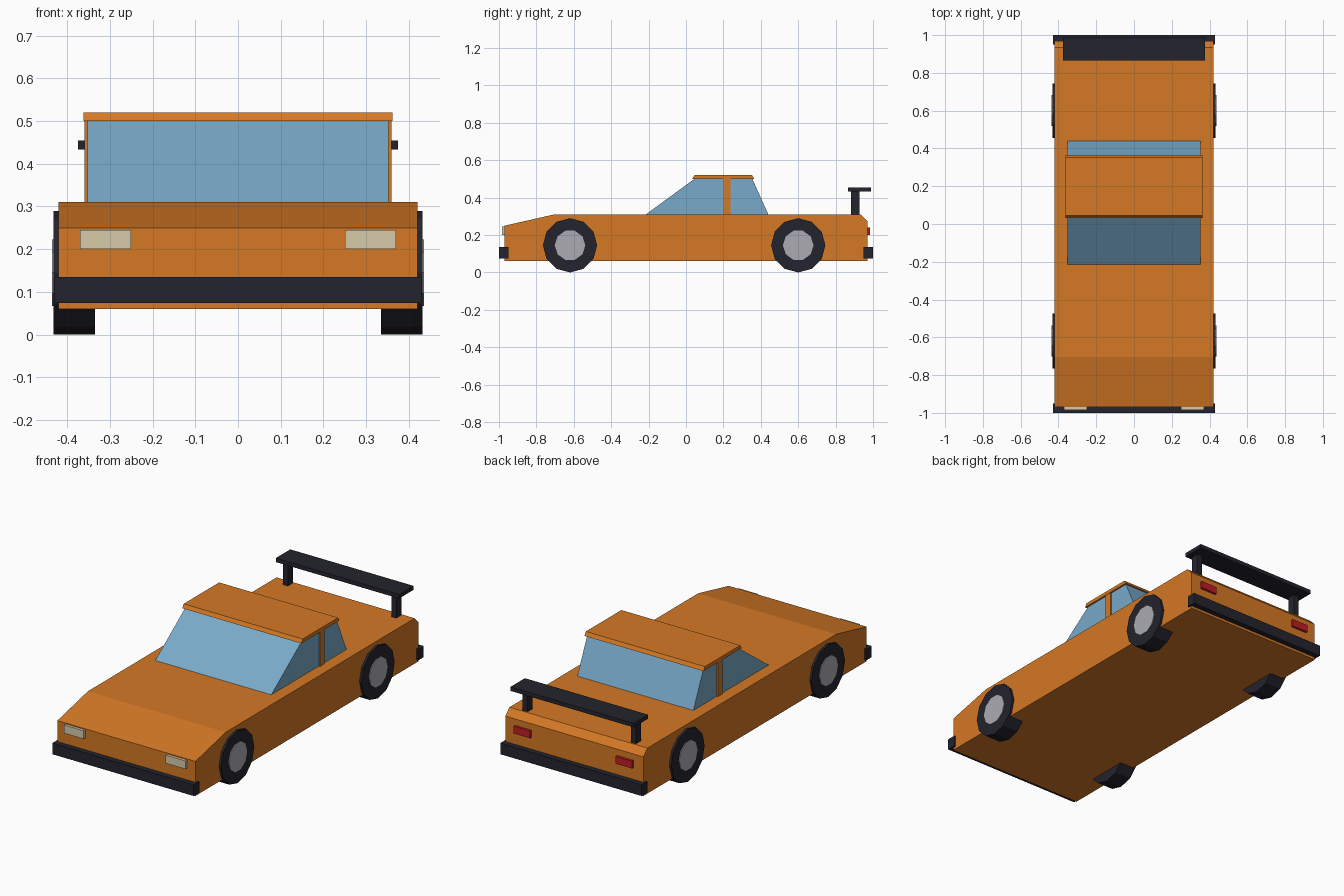
import bpy, bmesh, math
from mathutils import Matrix

if "Cube" in bpy.data.objects:
    bpy.data.objects.remove(bpy.data.objects["Cube"])


def material(name, color):
    m = bpy.data.materials.new(name)
    m.diffuse_color = (*color, 1)
    m.use_nodes = True
    m.node_tree.nodes["Principled BSDF"].inputs["Base Color"].default_value = m.diffuse_color
    return m


ORANGE = material("orange paint", (0.66, 0.19, 0.018))
GLASS = material("blue glass", (0.19, 0.40, 0.59))
BLACK = material("black rubber", (0.017, 0.017, 0.026))
SILVER = material("silver hub", (0.41, 0.41, 0.45))
CREAM = material("cream lamp", (0.68, 0.60, 0.41))
RED = material("red lamp", (0.52, 0.013, 0.018))


def finish(bm, name, mat):
    bmesh.ops.recalc_face_normals(bm, faces=bm.faces)
    mesh = bpy.data.meshes.new(name)
    bm.to_mesh(mesh)
    bm.free()
    mesh.materials.append(mat)
    ob = bpy.data.objects.new(name, mesh)
    bpy.context.collection.objects.link(ob)
    return ob


def prism(name, profile, half_width, mat):
    """Side profile of (y, z) points extruded across x."""
    bm = bmesh.new()
    face = bm.faces.new([bm.verts.new((-half_width, y, z)) for y, z in profile])
    ext = bmesh.ops.extrude_face_region(bm, geom=[face])
    verts = [g for g in ext["geom"] if isinstance(g, bmesh.types.BMVert)]
    bmesh.ops.translate(bm, verts=verts, vec=(2 * half_width, 0, 0))
    return finish(bm, name, mat)


def box(name, x, y, z, mat):
    """Box from (min, max) ranges."""
    bm = bmesh.new()
    size = [r[1] - r[0] for r in (x, y, z)]
    mid = [(r[0] + r[1]) / 2 for r in (x, y, z)]
    bmesh.ops.create_cube(bm, size=1, matrix=Matrix.Translation(mid) @ Matrix.Diagonal((*size, 1)))
    return finish(bm, name, mat)


def disc(name, x, y, z, radius, sides, mat):
    """Cylinder along x between the two x values, with a corner at the top."""
    bm = bmesh.new()
    mtx = Matrix.Translation(((x[0] + x[1]) / 2, y, z)) @ Matrix.Rotation(math.pi / 2, 4, 'Y')
    bmesh.ops.create_cone(bm, cap_ends=True, segments=sides, radius1=radius,
                          radius2=radius, depth=x[1] - x[0], matrix=mtx)
    return finish(bm, name, mat)


def span(side, a, b):
    return tuple(sorted((side * a, side * b)))


# Body, cabin glass and roof
prism("body", [(-0.97, 0.06), (-0.97, 0.25), (-0.705, 0.31), (0.935, 0.31),
               (0.97, 0.275), (0.97, 0.06)], 0.42, ORANGE)
prism("cabin_glass", [(-0.215, 0.305), (-0.215, 0.31), (0.045, 0.50), (0.355, 0.50),
                      (0.44, 0.31), (0.44, 0.305)], 0.353, GLASS)
prism("roof", [(0.033, 0.50), (0.045, 0.52), (0.353, 0.52), (0.365, 0.50)], 0.362, ORANGE)

# Bumpers
box("front_bumper", (-0.43, 0.43), (-1.0, -0.95), (0.074, 0.135), BLACK)
box("rear_bumper", (-0.43, 0.43), (0.95, 1.0), (0.074, 0.135), BLACK)

# Rear wing
box("wing", (-0.375, 0.375), (0.865, 0.99), (0.433, 0.455), BLACK)

for side, label in ((-1, "left"), (1, "right")):
    # Door pillars, wing struts and lamps
    box(label + "_pillar", span(side, 0.34, 0.36), (0.198, 0.238), (0.305, 0.505), ORANGE)
    box(label + "_wing_strut", span(side, 0.315, 0.345), (0.883, 0.928), (0.305, 0.435), BLACK)
    box(label + "_headlight", span(side, 0.25, 0.37), (-0.985, -0.965), (0.20, 0.245), CREAM)
    box(label + "_tail_light", span(side, 0.26, 0.36), (0.965, 0.983), (0.20, 0.24), RED)
    # Wheels
    for y, end in ((-0.62, "front"), (0.60, "rear")):
        disc(f"{end}_{label}_tyre", span(side, 0.335, 0.432), y, 0.145, 0.145, 12, BLACK)
        disc(f"{end}_{label}_hub", span(side, 0.40, 0.436), y, 0.145, 0.082, 10, SILVER)
